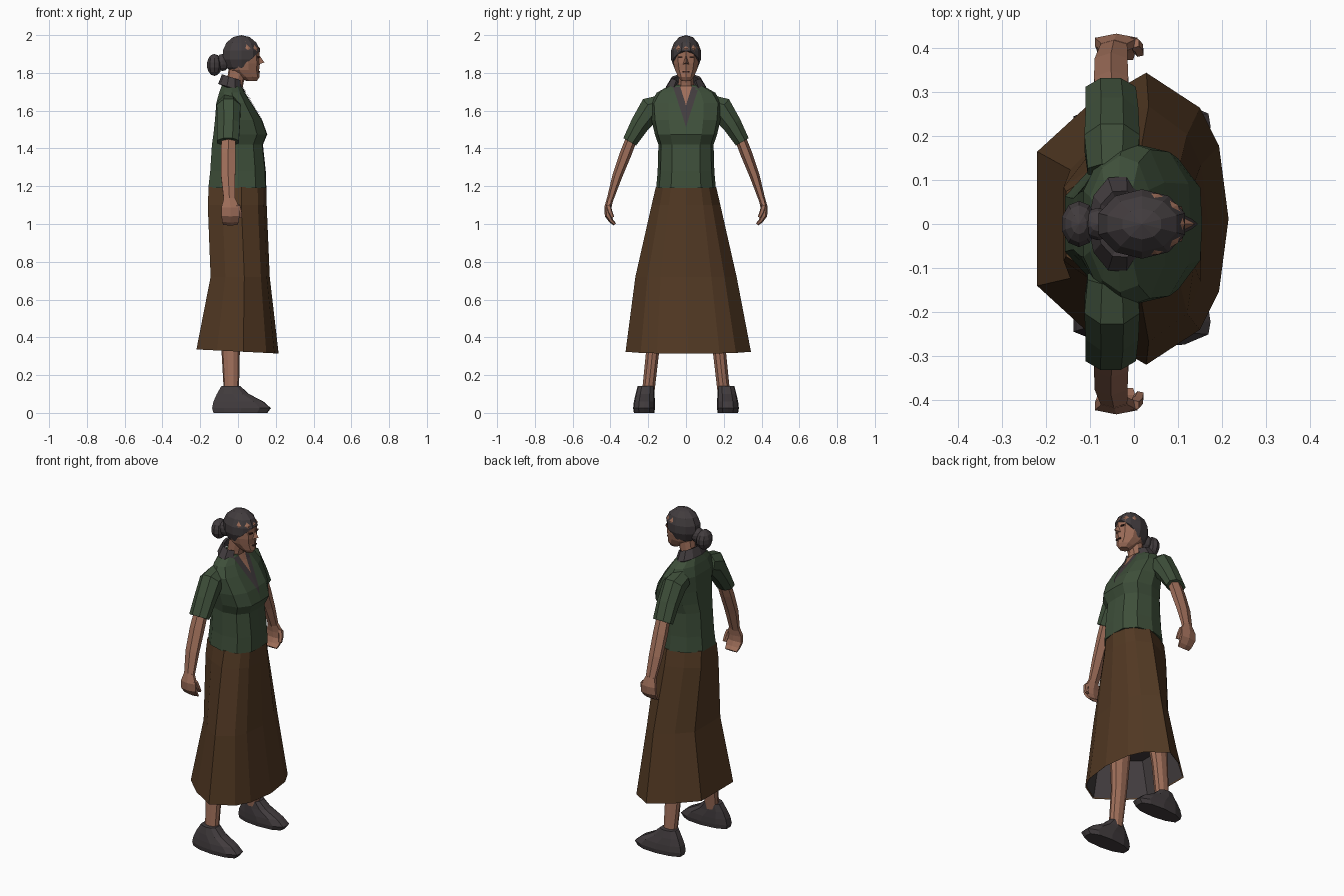
import bpy, bmesh, math
from mathutils import Vector, Matrix
from mathutils.bvhtree import BVHTree

if "Cube" in bpy.data.objects:
    bpy.data.objects.remove(bpy.data.objects["Cube"])


def mat(name, c):
    m = bpy.data.materials.new(name)
    m.diffuse_color = (*c, 1)
    m.use_nodes = True
    m.node_tree.nodes["Principled BSDF"].inputs["Base Color"].default_value = m.diffuse_color
    return m


SKIN = mat("skin", (0.34, 0.155, 0.10))
GREEN = mat("green_cloth", (0.048, 0.078, 0.042))
BROWN = mat("brown_cloth", (0.085, 0.041, 0.017))
GREY = mat("dark_grey", (0.054, 0.045, 0.048))
DARK = mat("eye_brown", (0.06, 0.025, 0.018))


def finish(bm, name, material, normals=True):
    if normals:
        bmesh.ops.recalc_face_normals(bm, faces=bm.faces)
    me = bpy.data.meshes.new(name)
    bm.to_mesh(me)
    bm.free()
    ob = bpy.data.objects.new(name, me)
    me.materials.append(material)
    bpy.context.collection.objects.link(ob)
    return ob


def skin_rings(rings, bottom=True, top=True):
    """Join rings of points into a closed or open shell."""
    bm = bmesh.new()
    vs = [[bm.verts.new(p) for p in r] for r in rings]
    n = len(vs[0])
    for a, b in zip(vs, vs[1:]):
        for i in range(n):
            j = (i + 1) % n
            bm.faces.new((a[i], a[j], b[j], b[i]))
    if bottom:
        bm.faces.new(vs[0][::-1])
    if top:
        bm.faces.new(vs[-1])
    return bm


def stack(half, rows):
    """Horizontal rings from a half outline; rows = z, back x, front x, half width, y centre."""
    outline = half + [(x, -y) for x, y in reversed(half) if y > 0]
    return [[((f + b) / 2 + x * (f - b) / 2, cy + y * w, z) for x, y in outline]
            for z, b, f, w, cy in rows]


def tube(path, n, s):
    """Limb; path = x, y, z, half depth in x, half thickness across. s mirrors in y."""
    rings = []
    for i, (x, y, z, rx, rt) in enumerate(path):
        a, b = path[max(i - 1, 0)], path[min(i + 1, len(path) - 1)]
        d = Vector((b[1] - a[1], b[2] - a[2])).normalized()
        ring = []
        for k in range(n):
            t = 2 * math.pi * (k + 0.5) / n
            u, v = rx * math.cos(t), rt * math.sin(t)
            ring.append((x + u, s * (y - d.y * v), z + d.x * v))
        rings.append(ring)
    return skin_rings(rings)


TORSO = [(1, 0), (0.97, 0.5), (0.62, 0.9), (0, 1), (-0.6, 0.82), (-1, 0.4)]
SKIRT = [(1, 0), (0.9, 0.5), (0.7, 0.76), (0.14, 1), (-0.5, 0.76), (-1, 0.46)]
ROUND = [(1, 0), (0.82, 0.6), (0.3, 0.97), (-0.35, 0.95), (-0.85, 0.55), (-1, 0)]

# torso of the blouse
bm = skin_rings(stack(TORSO, [
    (1.19, -.157, .150, .158, 0), (1.28, -.147, .147, .150, 0), (1.42, -.138, .132, .146, 0),
    (1.475, -.13, .155, .165, 0), (1.55, -.122, .128, .182, 0), (1.64, -.115, .072, .188, 0),
    (1.695, -.10, .036, .155, 0), (1.735, -.085, .015, .085, 0)]))
torso_tree = BVHTree.FromBMesh(bm)
finish(bm, "blouse_torso", GREEN)


# neckline panels laid on the chest
def panel(name, z0, z1, width, lift, material):
    bm = bmesh.new()
    rows = []
    for i in range(7):
        t = i / 6
        z, w = z0 + (z1 - z0) * t, max(width * t, 0.001)
        row = []
        for k in range(-2, 3):
            hit = torso_tree.ray_cast(Vector((1, w * k / 2, z)), Vector((-1, 0, 0)))[0]
            row.append(bm.verts.new(hit + Vector((lift, 0, 0))))
        rows.append(row)
    for a, b in zip(rows, rows[1:]):
        for k in range(4):
            bm.faces.new((a[k], a[k + 1], b[k + 1], b[k]))
    finish(bm, name, material, False)


panel("neckline_trim", 1.515, 1.725, 0.068, 0.004, GREY)
panel("neckline_skin", 1.63, 1.73, 0.032, 0.008, SKIN)

# skirt with tilted hem, and lining set up inside it
rows = [(0.325, -.22, .215, .332, .012), (0.72, -.145, .168, .268, 0),
        (1.10, -.16, .152, .182, 0), (1.195, -.155, .150, .160, 0)]
rings = stack(SKIRT, rows)
rings[0] = [(x, y, 0.325 - 0.05 * x) for x, y, z in rings[0]]
finish(skin_rings(rings, bottom=False), "skirt", BROWN)
inner = stack(SKIRT, [(0.33, -.214, .209, .326, .012), (0.55, -.165, .17, .27, 0)])
inner[0] = [(x, y, 0.33 - 0.05 * x) for x, y, z in inner[0]]
bm = skin_rings(inner, bottom=False)
bmesh.ops.recalc_face_normals(bm, faces=bm.faces)
bmesh.ops.reverse_faces(bm, faces=bm.faces)
finish(bm, "skirt_lining", GREY, False)

# neck and head
finish(skin_rings(stack(ROUND, [(1.70, -.07, .02, .048, 0), (1.75, -.06, .03, .042, 0),
                                (1.82, -.05, .05, .042, 0)])), "neck", SKIN)
finish(skin_rings(stack(ROUND, [
    (1.757, .045, .10, .024, 0), (1.778, .005, .114, .042, 0), (1.815, -.045, .112, .06, 0),
    (1.85, -.06, .116, .068, 0), (1.885, -.065, .114, .071, 0), (1.93, -.06, .116, .072, 0),
    (1.965, -.04, .085, .055, 0)])), "head", SKIN)

# nose
bm = bmesh.new()
v = [bm.verts.new(p) for p in ((.112, 0, 1.895), (.108, .017, 1.845), (.108, -.017, 1.845), (.14, 0, 1.855))]
for f in ((0, 1, 3), (0, 3, 2), (1, 2, 3), (0, 2, 1)):
    bm.faces.new([v[i] for i in f])
finish(bm, "nose", SKIN)


def block(name, loc, size, material, rz=0):
    bm = bmesh.new()
    bmesh.ops.create_cube(bm, size=1, matrix=Matrix.Translation(loc) @ Matrix.Rotation(rz, 4, 'Z')
                          @ Matrix.Diagonal((*size, 1)))
    finish(bm, name, material)


block("mouth", (.112, 0, 1.806), (.009, .036, .006), DARK)
for s in (-1, 1):
    block("eye", (.107, s * .029, 1.883), (.009, .022, .007), DARK, s * .3)


# hair cap, cut along the slanted hairline, and the bun
def ball(name, centre, radii, cut=None):
    bm = bmesh.new()
    bmesh.ops.create_uvsphere(bm, u_segments=10, v_segments=7, radius=1,
                              matrix=Matrix.Translation(centre) @ Matrix.Diagonal((*radii, 1)))
    if cut:
        bmesh.ops.bisect_plane(bm, geom=bm.verts[:] + bm.edges[:] + bm.faces[:],
                               plane_co=cut[0], plane_no=cut[1], clear_outer=True)
        bmesh.ops.holes_fill(bm, edges=[e for e in bm.edges if e.is_boundary])
    finish(bm, name, GREY)


ball("hair_cap", (.018, 0, 1.895), (.106, .081, .105), ((.115, 0, 1.915), (1, 0, -1.05)))
ball("hair_bun", (-.125, 0, 1.842), (.042, .054, .058))
ball("hair_bun_base", (-.082, 0, 1.855), (.04, .038, .045))

# collar: open band around the neck, dipping to the front
bm = bmesh.new()
low, high = [], []
for i in range(9):
    a = math.radians(40 + 280 * i / 8)
    c, q = math.cos(a), math.sin(a)
    low.append(bm.verts.new((-.035 + .07 * c, .112 * q, 1.722 - .02 * c)))
    high.append(bm.verts.new((-.03 + .055 * c, .078 * q, 1.775 - .018 * c)))
for i in range(8):
    bm.faces.new((low[i], low[i + 1], high[i + 1], high[i]))
collar = finish(bm, "collar", GREY)
collar.modifiers.new("thickness", 'SOLIDIFY').thickness = 0.014

# paired limbs
for s, side in ((-1, "right"), (1, "left")):
    finish(tube([(-.05, .12, 1.63, .06, .06), (-.05, .185, 1.61, .068, .072),
                 (-.05, .245, 1.525, .065, .055), (-.053, .298, 1.435, .062, .042)], 8, s),
           side + "_sleeve", GREEN)
    finish(tube([(-.05, .285, 1.46, .042, .03), (-.052, .32, 1.37, .045, .031),
                 (-.052, .365, 1.25, .043, .026), (-.045, .405, 1.12, .034, .017)], 6, s),
           side + "_arm", SKIN)
    finish(tube([(-.045, .402, 1.135, .034, .017), (-.04, .414, 1.085, .056, .019),
                 (-.04, .413, 1.045, .056, .017), (-.04, .395, 1.015, .05, .012),
                 (-.04, .376, .998, .044, .008)], 6, s), side + "_hand", SKIN)
    finish(tube([(-.002, .412, 1.10, .016, .014), (.008, .402, 1.065, .015, .013),
                 (.012, .388, 1.035, .012, .009)], 5, s), side + "_thumb", SKIN)
    finish(skin_rings(stack(ROUND, [
        (.11, -.075, .005, .034, s * .2), (.34, -.088, .01, .036, s * .175),
        (.60, -.095, .04, .05, s * .15)])), side + "_leg", SKIN)
    finish(skin_rings(stack(TORSO, [
        (0, -.13, .155, .054, s * .222), (.025, -.137, .174, .058, s * .222),
        (.06, -.13, .135, .056, s * .22), (.10, -.112, .058, .05, s * .217),
        (.142, -.088, .012, .044, s * .212)])), side + "_shoe", GREY)
